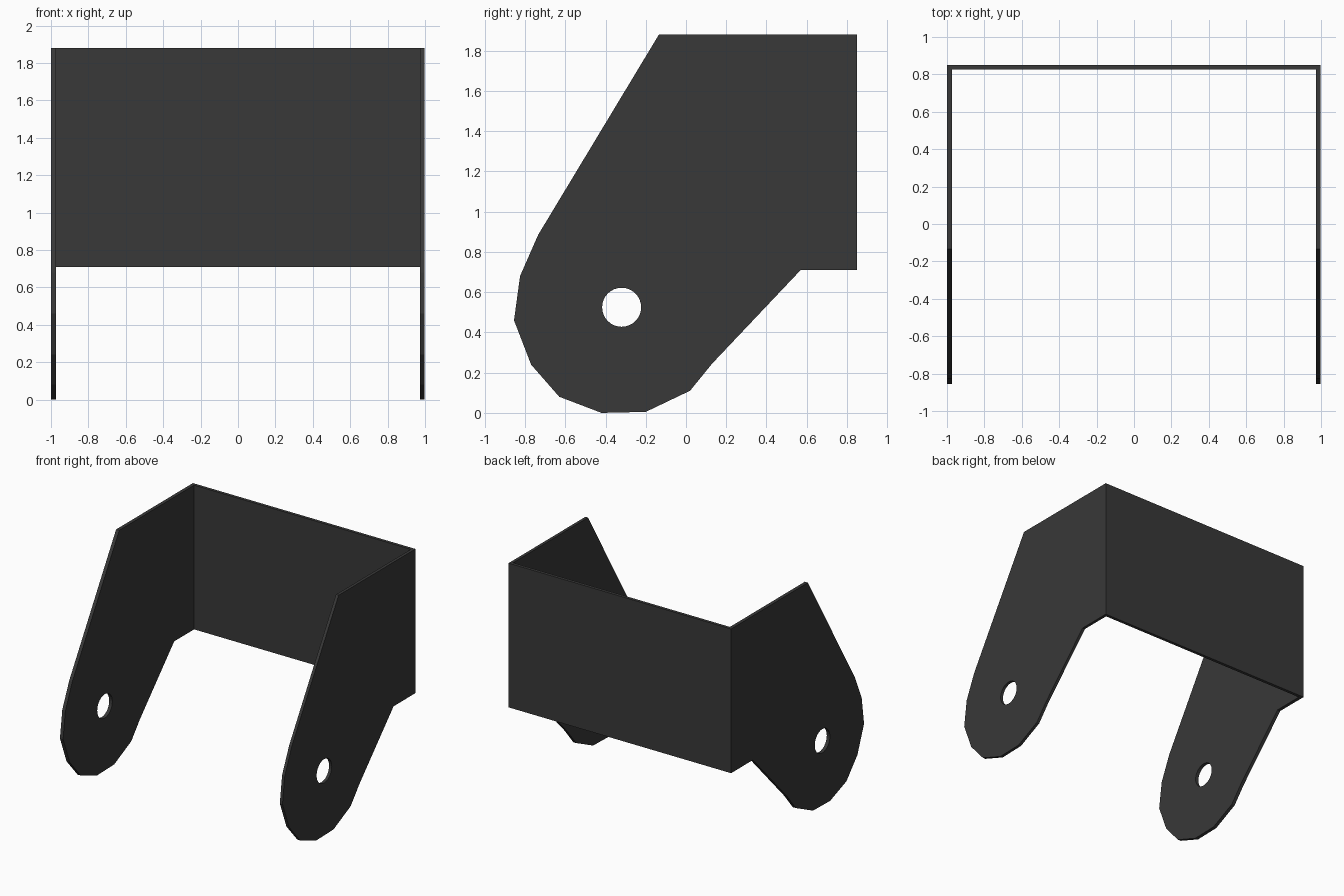
import bpy, bmesh, math

if "Cube" in bpy.data.objects:
    bpy.data.objects.remove(bpy.data.objects["Cube"])

dark = bpy.data.materials.new("dark_metal")
dark.diffuse_color = (0.04, 0.04, 0.04, 1)
dark.use_nodes = True
dark.node_tree.nodes["Principled BSDF"].inputs["Base Color"].default_value = dark.diffuse_color

# Outline of a side arm as (y, z), and its pivot hole
ARM = [(-0.135, 1.88), (0.85, 1.88), (0.85, 0.71), (0.57, 0.71), (0.13, 0.245),
       (0.02, 0.11), (-0.20, 0.005), (-0.42, 0.0), (-0.63, 0.08), (-0.77, 0.24),
       (-0.855, 0.46), (-0.825, 0.68), (-0.735, 0.885)]
HOLE = [(-0.32 + 0.097 * math.cos(a * math.tau / 32),
         0.525 + 0.097 * math.sin(a * math.tau / 32)) for a in range(32)]


def plate(name, loops, x0, x1):
    """Fill the (y, z) loops (later loops are holes) and extrude from x0 to x1."""
    bm = bmesh.new()
    for loop in loops:
        vs = [bm.verts.new((x0, y, z)) for y, z in loop]
        for i, v in enumerate(vs):
            bm.edges.new((v, vs[(i + 1) % len(vs)]))
    bmesh.ops.triangle_fill(bm, edges=bm.edges[:], use_beauty=True,
                            use_dissolve=False, normal=(1, 0, 0))
    ext = bmesh.ops.extrude_face_region(bm, geom=bm.faces[:], use_keep_orig=True)
    moved = [g for g in ext["geom"] if isinstance(g, bmesh.types.BMVert)]
    bmesh.ops.translate(bm, verts=moved, vec=(x1 - x0, 0, 0))
    bmesh.ops.recalc_face_normals(bm, faces=bm.faces[:])
    me = bpy.data.meshes.new(name)
    bm.to_mesh(me)
    bm.free()
    me.materials.append(dark)
    ob = bpy.data.objects.new(name, me)
    bpy.context.collection.objects.link(ob)
    return ob


# Side arms with pivot holes
plate("left_arm", [ARM, HOLE], -1.0, -0.972)
plate("right_arm", [ARM, HOLE], 0.974, 0.998)

# Back plate joining the arms
BACK = [(0.825, 0.71), (0.85, 0.71), (0.85, 1.88), (0.825, 1.88)]
plate("back_plate", [BACK], -0.972, 0.974)
